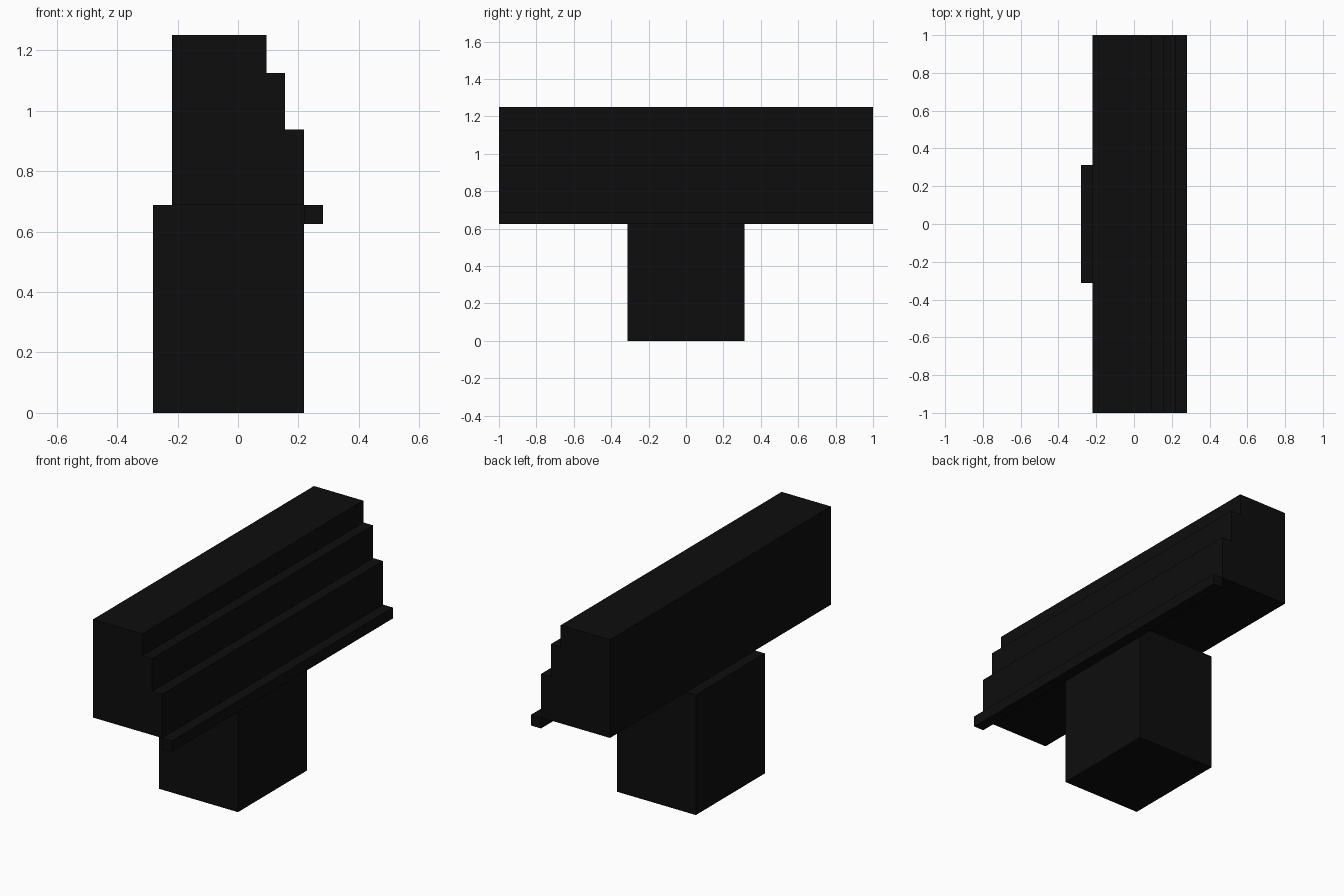
import bpy
import bmesh

if "Cube" in bpy.data.objects:
    bpy.data.objects.remove(bpy.data.objects["Cube"])

U = 1 / 16  # grid module

black = bpy.data.materials.new("black")
black.diffuse_color = (0.004, 0.004, 0.004, 1)
black.use_nodes = True
black.node_tree.nodes["Principled BSDF"].inputs["Base Color"].default_value = black.diffuse_color


def extrude_profile(name, profile, half_length):
    """Extrude an x-z outline (in modules) along y, centred on y = 0."""
    bm = bmesh.new()
    verts = [bm.verts.new((x * U, -half_length, z * U)) for x, z in profile]
    face = bm.faces.new(verts)
    moved = bmesh.ops.extrude_face_region(bm, geom=[face])["geom"]
    bmesh.ops.translate(bm, vec=(0, 2 * half_length, 0),
                        verts=[v for v in moved if isinstance(v, bmesh.types.BMVert)])
    bmesh.ops.recalc_face_normals(bm, faces=bm.faces)
    mesh = bpy.data.meshes.new(name)
    bm.to_mesh(mesh)
    bm.free()
    mesh.materials.append(black)
    obj = bpy.data.objects.new(name, mesh)
    bpy.context.collection.objects.link(obj)
    return obj


def rect(x0, x1, z0, z1):
    return [(x0, z0), (x1, z0), (x1, z1), (x0, z1)]


# Block-shaped pedestal
extrude_profile("pedestal", rect(-4.5, 3.5, 0, 11), 5 * U)

# Long beam, stepped on its right side
extrude_profile("stepped_beam", [(-3.5, 11), (3.5, 11), (3.5, 15), (2.5, 15),
                                 (2.5, 18), (1.5, 18), (1.5, 20), (-3.5, 20)], 1.0)

# Thin ledge along the lower right edge of the beam
extrude_profile("ledge", rect(3.5, 4.5, 10, 11), 1.0)
